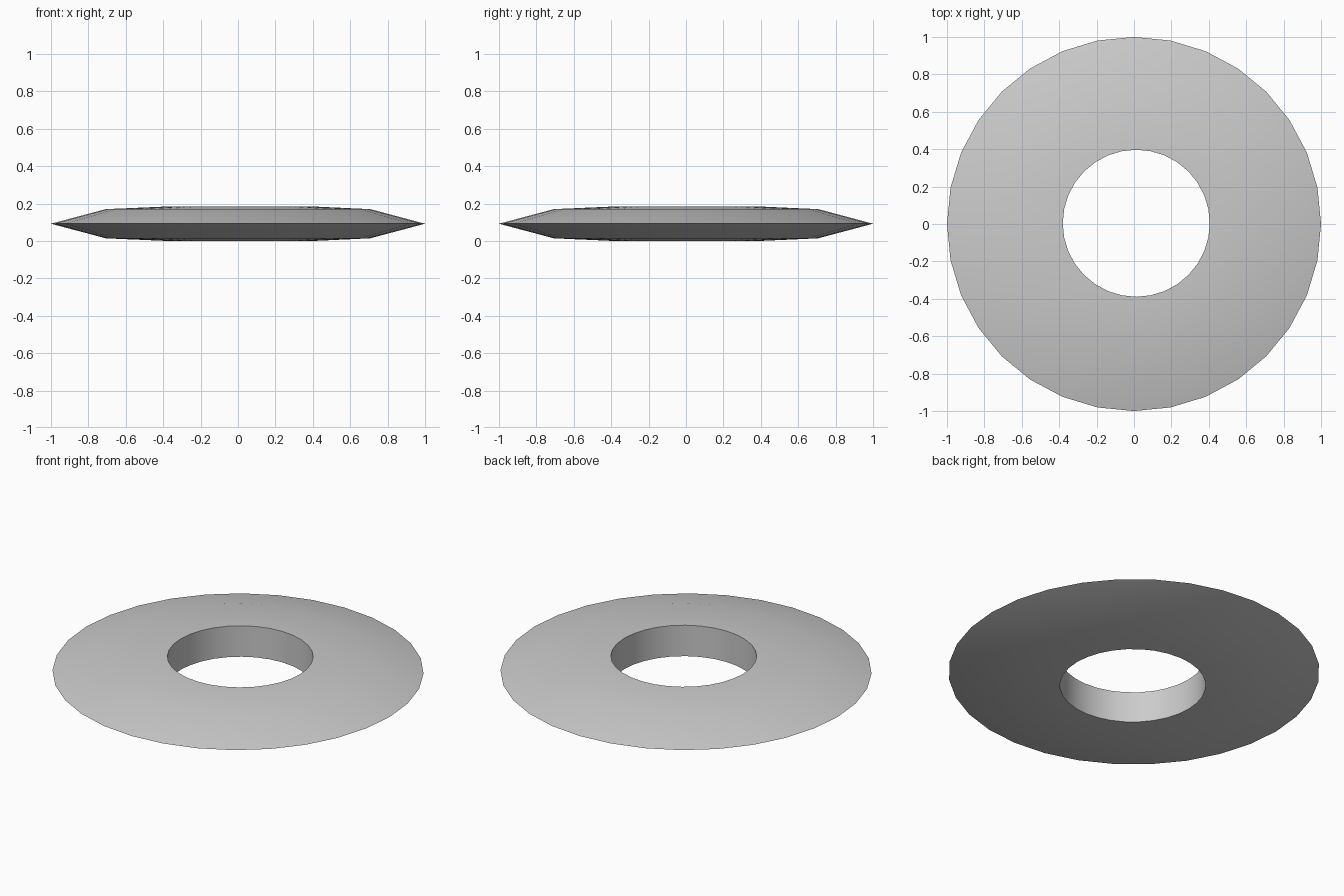
import bpy, bmesh
from math import cos, sin, pi, radians

if "Cube" in bpy.data.objects:
    bpy.data.objects.remove(bpy.data.objects["Cube"])

SEG = 32
MID = 0.092
# (radius, height, centre x, centre y) of each ring around the closed section
HX, HY = 0.012, 0.004          # the bore sits slightly off centre
profile = [
    (0.393, 0.092, HX, HY),    # upper bore edge
    (0.707, 0.078, 0, 0),      # upper shoulder
    (1.0, 0.0, 0, 0),          # knife rim
    (0.707, -0.078, 0, 0),     # lower shoulder
    (0.393, -0.092, HX, HY),   # lower bore edge
]

# Lathe the section into a closed ring
bm = bmesh.new()
rings = []
for r, h, cx, cy in profile:
    rings.append([bm.verts.new((cx + r * cos(2 * pi * i / SEG),
                                cy + r * sin(2 * pi * i / SEG), MID + h))
                  for i in range(SEG)])
for k, a in enumerate(rings):
    b = rings[(k + 1) % len(rings)]
    for i in range(SEG):
        j = (i + 1) % SEG
        bm.faces.new((a[i], b[i], b[j], a[j]))
bmesh.ops.recalc_face_normals(bm, faces=bm.faces)

mesh = bpy.data.meshes.new("disc_ring")
bm.to_mesh(mesh)
bm.free()
disc = bpy.data.objects.new("disc_ring", mesh)
bpy.context.collection.objects.link(disc)

# Smooth body and rim, crisp bore edges
bpy.context.view_layer.objects.active = disc
disc.select_set(True)
bpy.ops.object.shade_smooth_by_angle(angle=radians(40))
